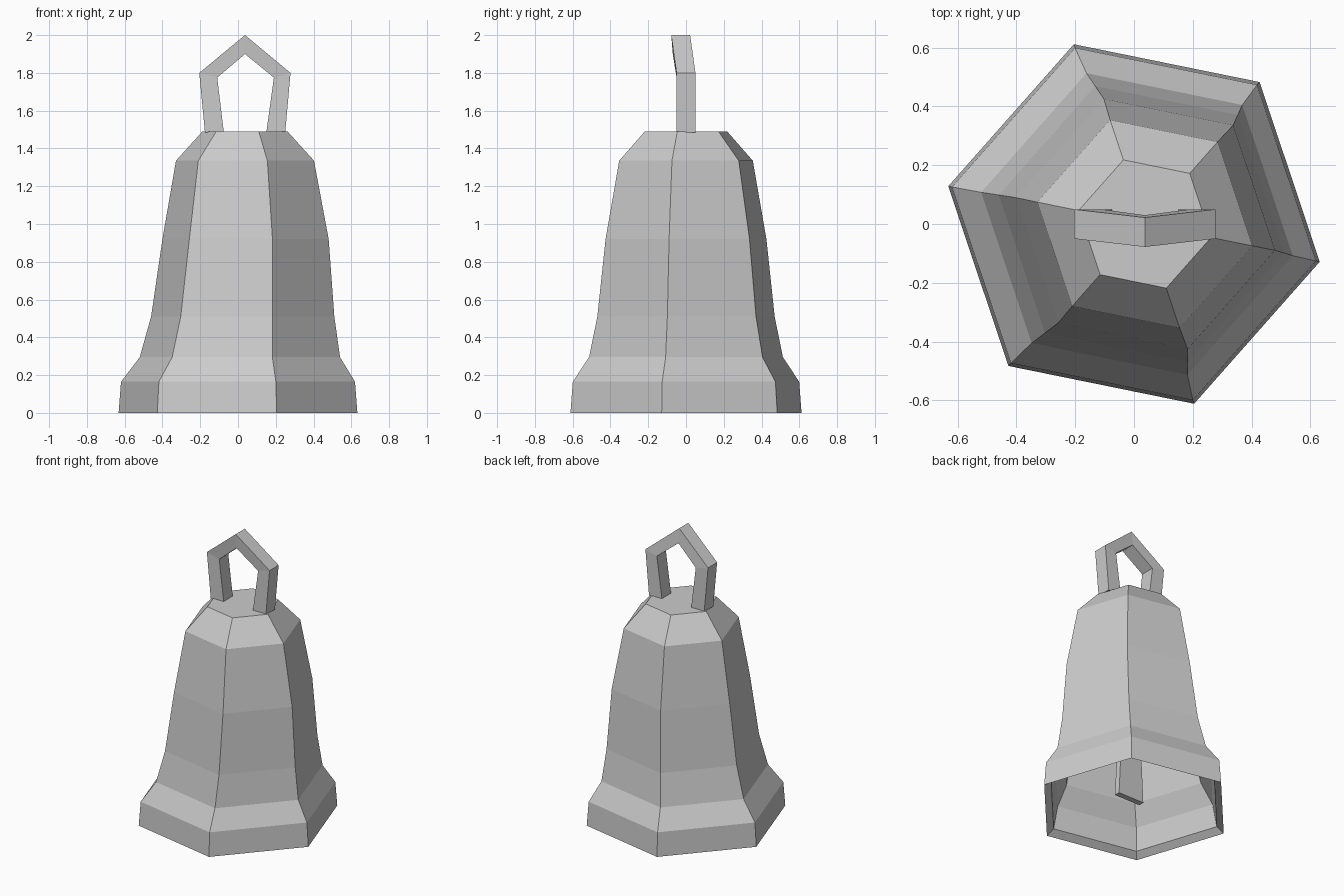
import bpy, bmesh, math

if "Cube" in bpy.data.objects:
    bpy.data.objects.remove(bpy.data.objects["Cube"])

metal = bpy.data.materials.new("grey metal")
metal.diffuse_color = (0.6, 0.6, 0.6, 1)
metal.use_nodes = True
metal.node_tree.nodes["Principled BSDF"].inputs["Base Color"].default_value = metal.diffuse_color


def loft(name, rings):
    """Skin a list of equal-length point rings and cap both ends."""
    bm = bmesh.new()
    loops = [[bm.verts.new(p) for p in ring] for ring in rings]
    n = len(loops[0])
    for a, b in zip(loops, loops[1:]):
        for i in range(n):
            j = (i + 1) % n
            bm.faces.new((a[i], a[j], b[j], b[i]))
    bm.faces.new(loops[0][::-1])
    bm.faces.new(loops[-1])
    bmesh.ops.recalc_face_normals(bm, faces=bm.faces)
    mesh = bpy.data.meshes.new(name)
    bm.to_mesh(mesh)
    bm.free()
    mesh.materials.append(metal)
    obj = bpy.data.objects.new(name, mesh)
    bpy.context.collection.objects.link(obj)
    return obj


def hexagon(r, z, cx):
    angles = [math.radians(-11.5 + 60 * k) for k in range(6)]
    return [(cx + r * math.cos(a), r * math.sin(a), z) for a in angles]


# Bell: inner wall from its ceiling down to the rim, then outer wall up
# (radius, height, sideways shift of the slightly leaning axis)
inner = [(0.19, 1.43, 0.037), (0.325, 1.30, 0.037), (0.40, 0.92, 0.04),
         (0.445, 0.53, 0.025), (0.49, 0.32, 0.01), (0.565, 0.19, 0),
         (0.595, 0.036, 0)]
outer = [(0.645, 0, 0), (0.632, 0.165, 0), (0.541, 0.295, 0.01),
         (0.495, 0.51, 0.025), (0.449, 0.92, 0.04), (0.373, 1.335, 0.037),
         (0.23, 1.49, 0.037)]
loft("bell_body", [hexagon(*p) for p in inner + outer])

# Handle: pointed square-section loop whose peak leans forward
# (outer x, outer z, inner x, inner z, outer y shift, inner y shift)
path = [(-0.175, 1.485, -0.075, 1.485, 0, 0),
        (-0.205, 1.80, -0.11, 1.775, 0, 0),
        (0.037, 2.00, 0.037, 1.90, -0.028, -0.02),
        (0.278, 1.80, 0.19, 1.775, 0, 0),
        (0.25, 1.485, 0.15, 1.485, 0, 0)]
h = 0.05
loft("handle", [[(ox, oy - h, oz), (ox, oy + h, oz), (ix, iy + h, iz), (ix, iy - h, iz)]
                for ox, oz, ix, iz, oy, iy in path])

# Clapper: flat bar widening towards the bottom
loft("clapper", [[(0.04 + sx * w, sy * 0.02, z)
                  for sx, sy in ((-1, -1), (1, -1), (1, 1), (-1, 1))]
                 for w, z in ((0.10, 0.06), (0.03, 1.44))])
